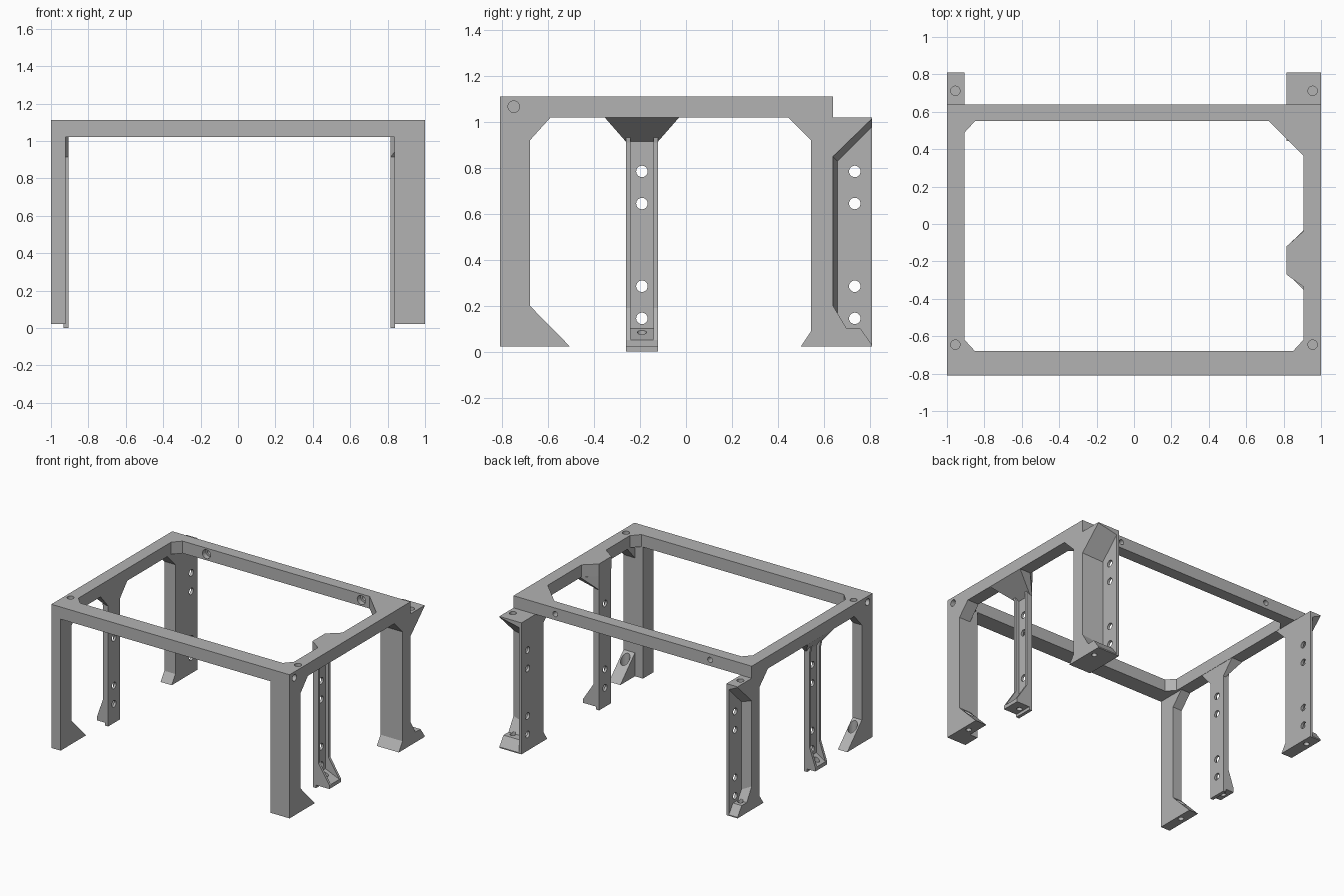
import bpy, bmesh
from mathutils import Matrix, Vector

old = bpy.data.objects.get("Cube")
if old:
    bpy.data.objects.remove(old, do_unlink=True)

GREY = (0.45, 0.45, 0.45, 1)
mat = bpy.data.materials.new("plain grey")
mat.use_nodes = True
mat.diffuse_color = GREY
for node in mat.node_tree.nodes:
    if node.type == 'BSDF_PRINCIPLED':
        node.inputs["Base Color"].default_value = GREY


def finish(name, bm):
    bmesh.ops.recalc_face_normals(bm, faces=bm.faces)
    mesh = bpy.data.meshes.new(name)
    bm.to_mesh(mesh)
    bm.free()
    mesh.materials.append(mat)
    ob = bpy.data.objects.new(name, mesh)
    bpy.context.collection.objects.link(ob)
    return ob


def prism(name, pts, axis, a, b, pts_b=None):
    """Extrude a profile along an axis; pts_b gives a different far profile."""
    def place(p, t):
        return {'x': (t, p[0], p[1]), 'y': (p[0], t, p[1]), 'z': (p[0], p[1], t)}[axis]
    bm = bmesh.new()
    va = [bm.verts.new(place(p, a)) for p in pts]
    vb = [bm.verts.new(place(p, b)) for p in (pts_b or pts)]
    bm.faces.new(va)
    bm.faces.new(vb[::-1])
    for i in range(len(va)):
        j = (i + 1) % len(va)
        bm.faces.new((va[i], va[j], vb[j], vb[i]))
    return finish(name, bm)


def hull(name, pts):
    bm = bmesh.new()
    for p in pts:
        bm.verts.new(p)
    bmesh.ops.convex_hull(bm, input=bm.verts)
    return finish(name, bm)


def rect(a0, a1, b0, b1):
    return [(a0, b0), (a1, b0), (a1, b1), (a0, b1)]


def cut(ob, cutter):
    mod = ob.modifiers.new("cut", 'BOOLEAN')
    mod.operation = 'DIFFERENCE'
    mod.solver = 'EXACT'
    mod.object = cutter
    bpy.context.view_layer.objects.active = ob
    bpy.ops.object.modifier_apply(modifier=mod.name)
    bpy.data.objects.remove(cutter, do_unlink=True)


def drill(ob, centres, axis, radius, depth):
    """Cut round holes of the given full depth, centred on each point."""
    turn = {'x': Matrix.Rotation(1.5708, 4, 'Y'), 'y': Matrix.Rotation(1.5708, 4, 'X'),
            'z': Matrix.Identity(4)}[axis]
    bm = bmesh.new()
    for c in centres:
        bmesh.ops.create_cone(bm, cap_ends=True, segments=24, radius1=radius, radius2=radius,
                              depth=depth, matrix=Matrix.Translation(Vector(c)) @ turn)
    cutter = finish("cutter", bm)
    cutter.hide_render = True
    cut(ob, cutter)


# Top frame with its shaped opening
frame = prism("top_frame", rect(-1, 1, -.81, .64), 'z', 1.02, 1.112)
opening = [(-.85, -.68), (.85, -.68), (.905, -.62), (.905, -.335), (.815, -.27), (.815, -.12),
           (.905, -.04), (.905, .365), (.72, .55), (-.85, .55), (-.905, .49), (-.905, -.62)]
cut(frame, prism("cutter", opening, 'z', .9, 1.3))
drill(frame, [(s * .955, -.645, 1.1) for s in (-1, 1)], 'z', .025, .08)
drill(frame, [(s, -.75, 1.067) for s in (-1, 1)], 'x', .025, .1)
drill(frame, [(s * .65, .6, 1.066) for s in (-1, 1)], 'y', .02, .3)
drill(frame, [(s * .65, .55, 1.066) for s in (-1, 1)], 'y', .034, .08)

BOLTS = (.145, .285, .645, .785)


def front_leg(side, s, bracket):
    profile = [(-.81, .022), (-.505, .022), (-.68, .2), (-.68, .92), (-.59, 1.02), (-.81, 1.02)]
    leg = prism(side + "_front_leg", profile, 'x', s * bracket, s)
    drill(leg, [(s * .955, -.635, .2)], 'z', .033, .24)
    drill(leg, [(s * .955, -.635, .04)], 'z', .02, .12)


def rear_leg(side, s, inner):
    # Flat inner plate
    plate = prism(side + "_rear_plate",
                  [(.5, .022), (.81, .022), (.81, 1.02), (.445, 1.02), (.545, .92), (.545, .09)],
                  'x', s * inner, s * (inner + .02))
    drill(plate, [(s * inner, .735, z) for z in BOLTS], 'x', .025, .2)
    # Column with a tapered upper tab and a foot
    near = [(.5, .022), (.81, .022), (.81, .03), (.76, .1), (.7, .1), (.66, .165), (.66, .83),
            (.81, .98), (.81, 1.02), (.445, 1.02), (.545, .92), (.545, .09)]
    far = list(near)
    far[5], far[6], far[7] = (.64, .2), (.64, .85), (.81, 1.015)
    column = prism(side + "_rear_leg", near, 'x', s * (inner + .02), s, far)
    drill(column, [(s * .955, .712, 1.02)], 'z', .025, .1)
    drill(column, [(s * .955, .712, .06)], 'z', .02, .16)


def middle_leg(side, s, inner, foot, top_half):
    def xz(*pts):
        return [(s * x, z) for x, z in pts]
    y0, y1 = -.262, -.122
    mid = (y0 + y1) / 2
    rib = inner + .045
    # Inner plate and the lip below it
    plate = prism(side + "_middle_plate", rect(y0, y1, .022, 1.02), 'x', s * inner, s * (inner + .018))
    drill(plate, [(s * inner, mid, z) for z in BOLTS], 'x', .025, .2)
    prism(side + "_middle_lip", rect(y0, y1, 0, .022), 'x', s * inner, s * (inner + .025))
    # Ribs flaring into the foot
    for name, a, b in (("front", y0, y0 + .02), ("back", y1 - .02, y1)):
        prism(side + "_middle_rib_" + name,
              xz((inner + .018, .022), (foot, .022), (foot, .05), (rib, .19), (rib, .91),
                 (rib + .02, 1.02), (inner + .018, 1.02)), 'y', a, b)
    # Foot wedge
    wedge = prism(side + "_middle_foot",
                  xz((inner + .018, .022), (foot, .022), (foot, .05), (inner + .018, .1)),
                  'y', y0 + .02, y1 - .02)
    drill(wedge, [(s * (inner + .055), mid, .06)], 'z', .02, .16)
    # Bracket under the rail
    pts = [(s * x, y, .915) for x in (inner, inner + .02) for y in (y0, y1)]
    pts += [(s * inner, mid + k * top_half, 1.02) for k in (-1, 1)]
    pts += [(s * x, mid + k * .162, 1.02) for x in (.91, 1) for k in (-1, 1)]
    hull(side + "_middle_bracket", pts)


# Left is +x, where the legs stand further in
front_leg("left", 1, .905)
prism("left_front_post", rect(-.81, -.68, .022, 1.02), 'x', .838, .905)
front_leg("right", -1, .922)
rear_leg("left", 1, .815)
rear_leg("right", -1, .907)
middle_leg("left", 1, .815, .95, .07)
middle_leg("right", -1, .907, 1, .162)
